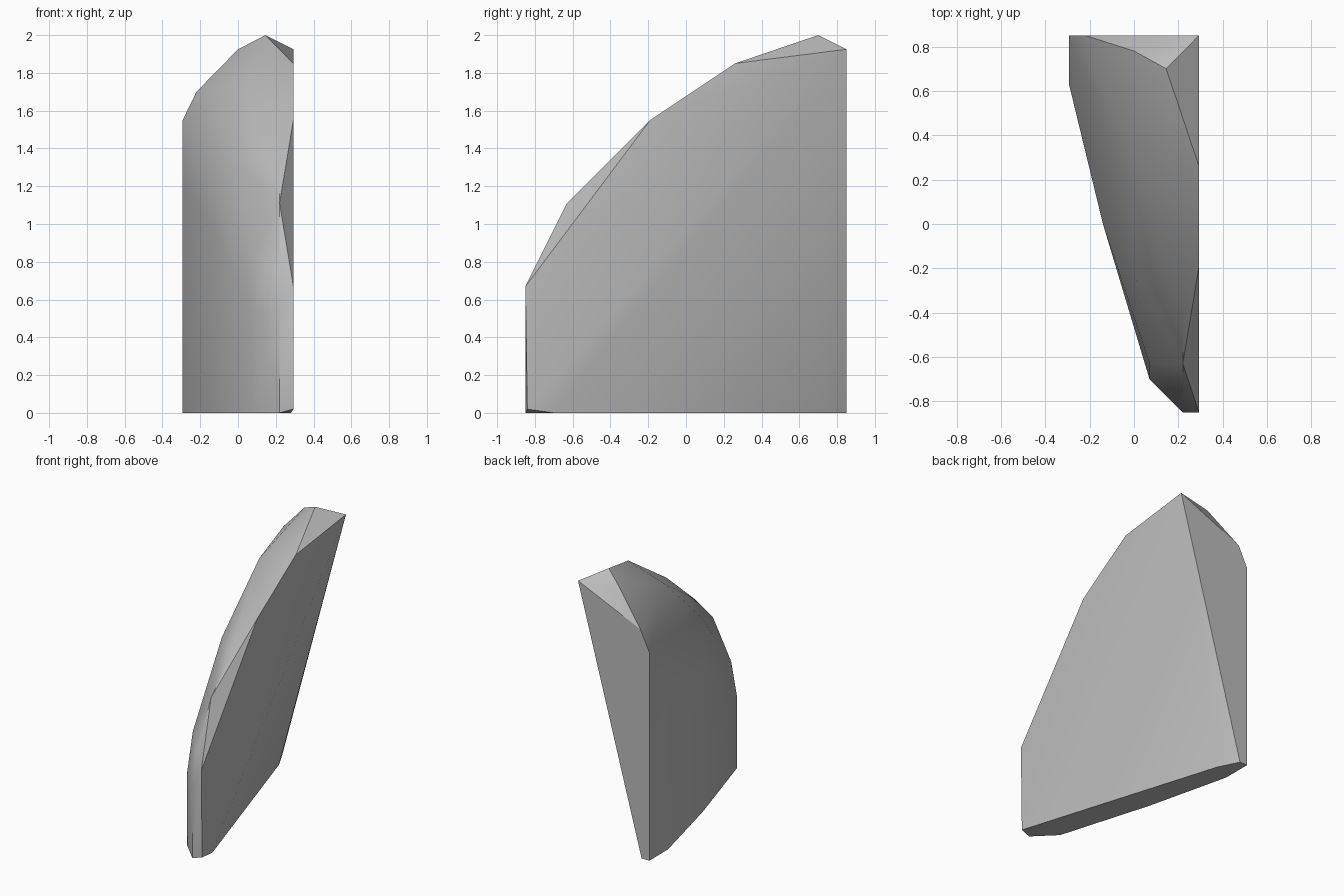
import bpy
import bmesh
import math

cube = bpy.data.objects.get("Cube")
if cube:
    bpy.data.objects.remove(cube, do_unlink=True)


def make_material(name, colour):
    material = bpy.data.materials.new(name)
    material.use_nodes = True
    material.diffuse_color = colour
    shader = material.node_tree.nodes["Principled BSDF"]
    shader.inputs["Base Color"].default_value = colour
    shader.inputs["Roughness"].default_value = 0.9
    return material


def hull_object(name, outlines, material):
    """Wrap a tight convex skin around a set of outlines."""
    bm = bmesh.new()
    for outline in outlines:
        for point in outline:
            bm.verts.new(point)
    skin = bmesh.ops.convex_hull(bm, input=bm.verts[:])
    unused = {v for v in bm.verts if not v.link_faces}
    bmesh.ops.delete(bm, geom=list(unused), context="VERTS")
    bmesh.ops.recalc_face_normals(bm, faces=bm.faces[:])
    mesh = bpy.data.meshes.new(name)
    bm.to_mesh(mesh)
    bm.free()
    mesh.materials.append(material)
    obj = bpy.data.objects.new(name, mesh)
    bpy.context.collection.objects.link(obj)
    return obj


# Overall limits of the shard
SIDE = 0.293
BACK = 0.85
FRONT = -BACK
FLAT = 0.22      # inner edge of the narrow front facet
SHOULDER = 0.53  # height where the front begins to lean back

# Slim footprint on the ground
base = [
    (FLAT, FRONT, 0), (0.28, -0.7, 0), (-0.154, 0.7, 0), (-0.23, BACK, 0),
    (-SIDE, BACK, 0), (-SIDE, 0.63, 0), (-0.14, 0, 0), (0.07, -0.7, 0),
]

# Rim of the broad flat side
flat_rim = [
    (SIDE, -0.84, 0.02), (SIDE, FRONT, 0.67), (SIDE, -0.19, 1.55),
    (SIDE, 0.26, 1.85), (SIDE, BACK, 1.925),
]

# Narrow leading edge
leading_edge = [
    (FLAT, FRONT, SHOULDER), (FLAT, -0.79, 0.79),
    (FLAT, -0.63, 1.11), (FLAT, -0.41, 1.33),
]

# Rounded side, from the front up to the back
rounded_side = [
    (0.07, -0.7, SHOULDER), (0.07, -0.63, 0.82), (-0.14, 0, 1),
    (0, -0.19, 1.33), (-SIDE, 0.63, 1.2), (0, 0.25, 1.75),
]

# Peak and the chipped rear crest
crest = [
    (-SIDE, BACK, 1.55), (-FLAT, BACK, 1.7),
    (0, 0.78, 1.925), (0.145, 0.7, 2),
]

grey = make_material("stone grey", (0.5, 0.5, 0.5, 1))
shard = hull_object(
    "stone_shard", [base, flat_rim, leading_edge, rounded_side, crest], grey
)

# Soft shading with crisp broken edges
bpy.ops.object.select_all(action="DESELECT")
shard.select_set(True)
bpy.context.view_layer.objects.active = shard
bpy.ops.object.shade_smooth_by_angle(angle=math.radians(30))
